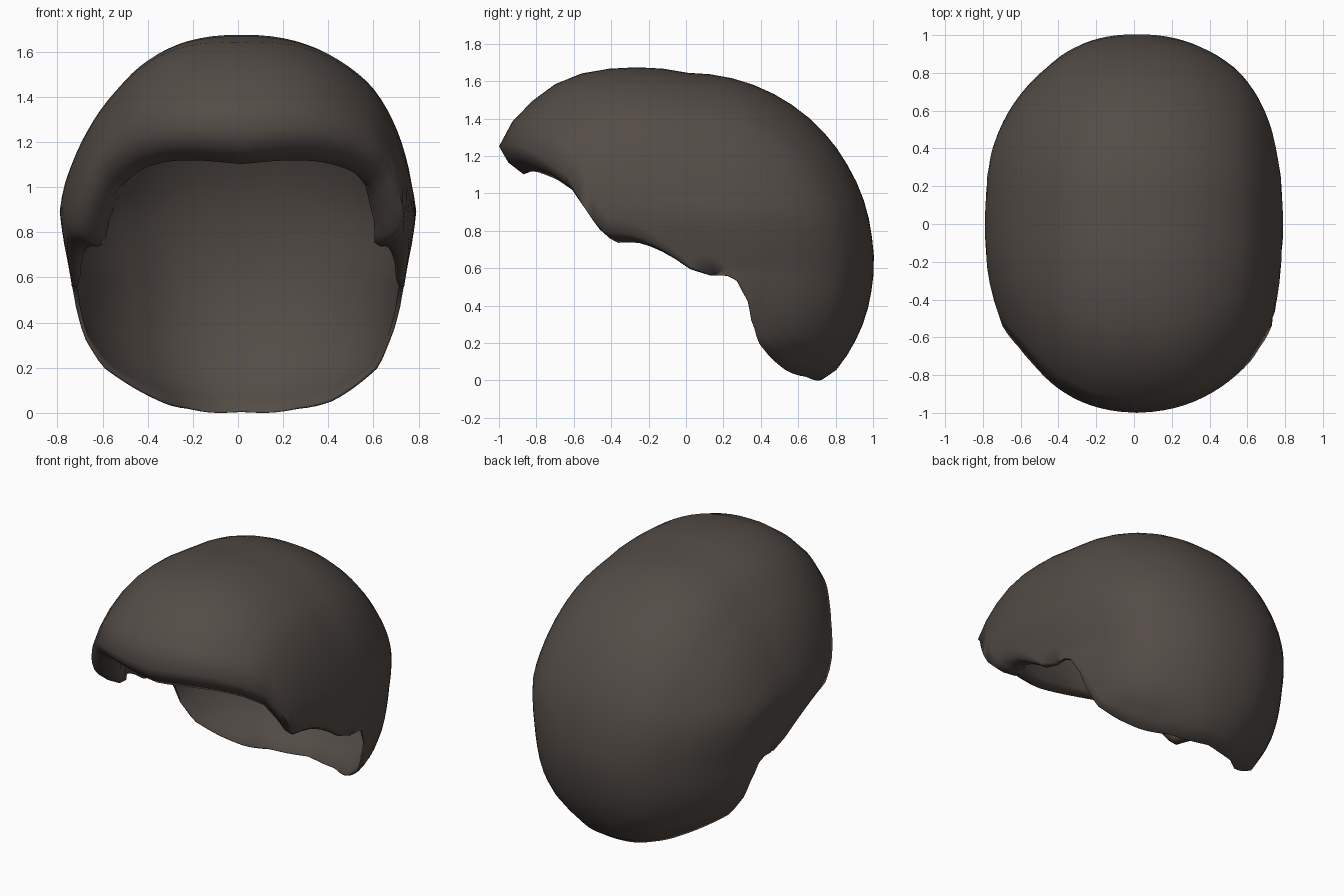
import bpy, bmesh
from math import sin, cos, radians, degrees, atan2, hypot, copysign

cube = bpy.data.objects.get("Cube")
if cube:
    bpy.data.objects.remove(cube)

PY, PZ = 0.15, 0.56    # side pivot that the shell fans around
HALF_WIDTH = 0.812
COLS, ROWS = 52, 30


def lerp_table(table, v):
    """Linear lookup in sorted (key, value) pairs."""
    if v <= table[0][0]:
        return table[0][1]
    for (a, p), (b, q) in zip(table, table[1:]):
        if v <= b:
            return p + (q - p) * (v - a) / (b - a)
    return table[-1][1]


# Centre-line outline (y, z) from nape over the crown to the fringe
outline = [(.72, .0), (.79, .04), (.9, .2), (.99, .47), (.99, .79), (.875, 1.13),
           (.65, 1.41), (.32, 1.595), (0, 1.645), (-.35, 1.67), (-.53, 1.65),
           (-.69, 1.59), (-.85, 1.47), (-.94, 1.37), (-1, 1.25)]
radius = [(degrees(atan2(z - PZ, y - PY)), hypot(y - PY, z - PZ)) for y, z in outline]
radius.append((180, 1.22))

# Hem angle against distance round the arch, at the front and at the back
front_hem = [(0, 149), (24, 146.5), (37, 145.5), (49, 146), (57, 151), (65, 158.5),
             (74, 152.5), (81, 152), (85, 156), (90, 180)]
back_hem = [(0, -44), (23, -47), (37, -52), (50, -55), (60, -56), (70, -49),
            (80, -28), (85, 0), (90, 0)]
# Inner surface as a fraction of the outer one, thick fringe to thin nape
inner_scale = [(50, .98), (90, .965), (125, .91), (150, .82)]
# Arch squareness by angle, side taper by height, sideways lean by reach
squareness = [(60, .91), (145, .82)]
side_taper = [(-.56, .68), (-.5, .74), (-.36, .86), (-.2, .89), (.04, .91), (.34, 1)]
lean = [(.4, 0), (.8, .035), (1, .015)]


def shell_point(arch, theta, scale):
    a, t = radians(arch), radians(theta)
    power = lerp_table(squareness, theta)
    reach = cos(a) ** power
    r = lerp_table(radius, theta) * reach
    z = r * sin(t)
    x = HALF_WIDTH * copysign(abs(sin(a)) ** power, a) * lerp_table(side_taper, z)
    return (x * scale + lerp_table(lean, reach), PY + r * cos(t) * scale, PZ + z * scale)


def inner(arch, theta):
    """Inner fraction, evened out toward the side pivot."""
    blend = max(0, (abs(arch) - 66) / 24)
    return lerp_table(inner_scale, theta) * (1 - blend) + .97 * blend


def section(arch):
    """Closed loop: outer skin, fringe rim, inner skin, nape rim."""
    lo = lerp_table(back_hem, abs(arch))
    hi = lerp_table(front_hem, abs(arch))
    thetas = [lo + (hi - lo) * i / ROWS for i in range(ROWS + 1)]
    depth = 1 - inner(arch, hi)
    loop = [shell_point(arch, t, 1) for t in thetas]
    loop += [shell_point(arch, hi + 2.2, 1 - .33 * depth),
             shell_point(arch, hi + 3, 1 - .75 * depth)]
    loop += [shell_point(arch, t, inner(arch, t)) for t in reversed(thetas)]
    loop.append(shell_point(arch, lo - .5, (1 + inner(arch, lo)) / 2))
    return loop


# Hair shell
bm = bmesh.new()
rings = [[bm.verts.new(p) for p in section(-89.7 + 179.4 * c / COLS)] for c in range(COLS + 1)]
for ra, rb in zip(rings, rings[1:]):
    for i in range(len(ra)):
        j = (i + 1) % len(ra)
        bm.faces.new((ra[i], ra[j], rb[j], rb[i]))
bm.faces.new(rings[0])
bm.faces.new(rings[-1][::-1])
bmesh.ops.recalc_face_normals(bm, faces=bm.faces)

# Stand on the ground
low = min(v.co.z for v in bm.verts)
bmesh.ops.translate(bm, verts=bm.verts, vec=(0, 0, -low))
mesh = bpy.data.meshes.new("hair_shell")
bm.to_mesh(mesh)
bm.free()
hair = bpy.data.objects.new("hair_shell", mesh)
bpy.context.collection.objects.link(hair)

# Dark brown colour
brown = bpy.data.materials.new("dark_brown")
brown.use_nodes = True
colour = (.087, .072, .062, 1)
brown.diffuse_color = colour
brown.node_tree.nodes["Principled BSDF"].inputs["Base Color"].default_value = colour
mesh.materials.append(brown)

bpy.context.view_layer.objects.active = hair
hair.select_set(True)
bpy.ops.object.shade_smooth_by_angle(angle=radians(80))
